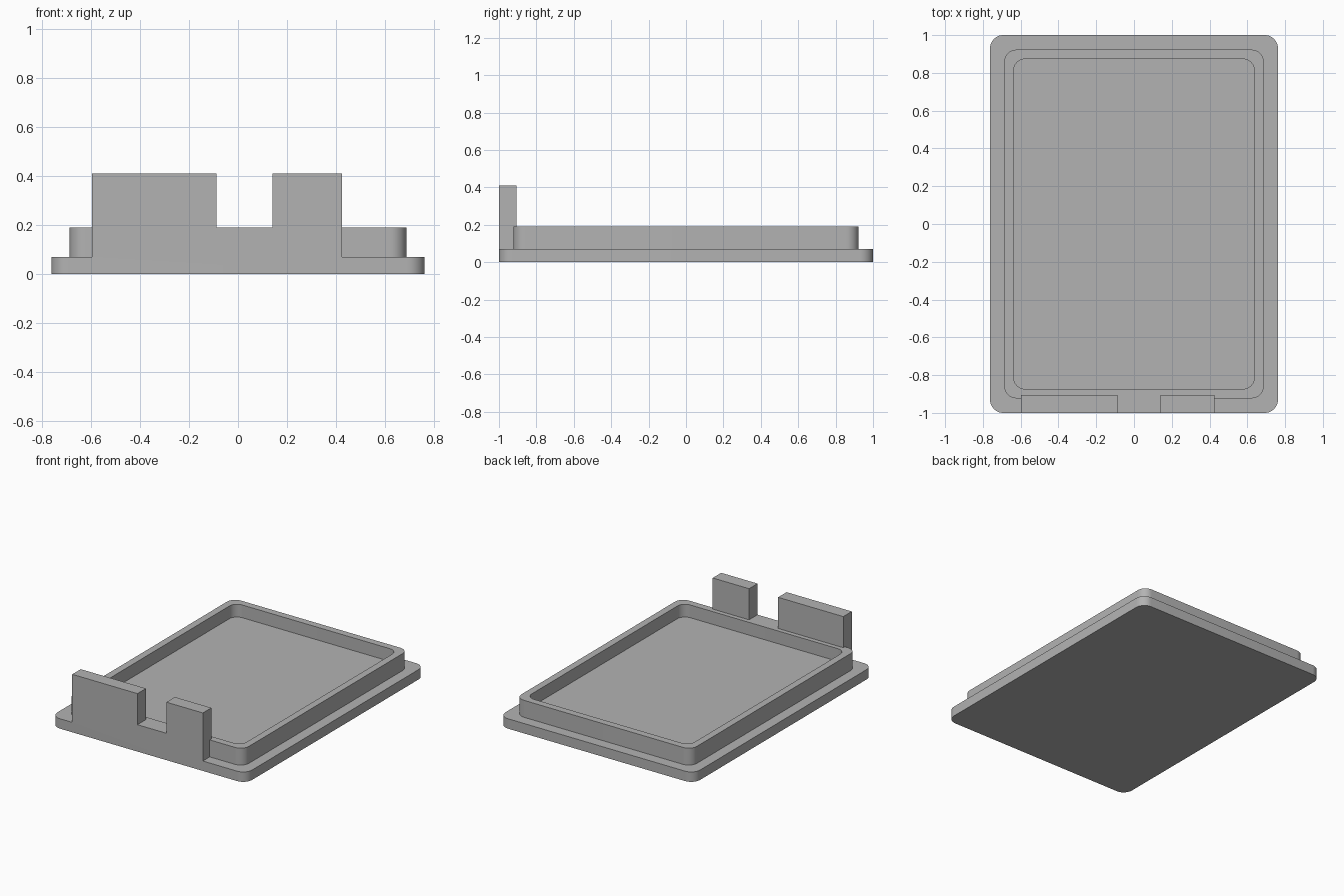
import bpy, bmesh, math

old = bpy.data.objects.get("Cube")
if old:
    bpy.data.objects.remove(old, do_unlink=True)

grey = bpy.data.materials.new("mid grey")
grey.use_nodes = True
colour = (0.45, 0.45, 0.45, 1)
grey.diffuse_color = colour
grey.node_tree.nodes["Principled BSDF"].inputs["Base Color"].default_value = colour


def finish(bm, name):
    bmesh.ops.recalc_face_normals(bm, faces=bm.faces[:])
    mesh = bpy.data.meshes.new(name)
    bm.to_mesh(mesh)
    bm.free()
    mesh.materials.append(grey)
    obj = bpy.data.objects.new(name, mesh)
    bpy.context.collection.objects.link(obj)
    return obj


def rounded_loop(bm, half_x, half_y, radius, z, steps=10):
    """Ring of vertices around a rounded rectangle."""
    verts = []
    for quarter, (sx, sy) in enumerate([(1, 1), (-1, 1), (-1, -1), (1, -1)]):
        for i in range(steps + 1):
            a = (quarter + i / steps) * math.pi / 2
            verts.append(bm.verts.new((sx * (half_x - radius) + radius * math.cos(a),
                                       sy * (half_y - radius) + radius * math.sin(a), z)))
    return verts


# Tray: base plate, raised rim and recessed floor, as stacked outlines
BASE_TOP, RIM_TOP, FLOOR = 0.07, 0.19, 0.10
base, outer, inner = (0.762, 1.0, 0.07), (0.687, 0.923, 0.065), (0.637, 0.873, 0.06)
bm = bmesh.new()
loops = [rounded_loop(bm, *shape, z) for shape, z in
         [(base, 0), (base, BASE_TOP), (outer, BASE_TOP),
          (outer, RIM_TOP), (inner, RIM_TOP), (inner, FLOOR)]]
for low, high in zip(loops, loops[1:]):
    for i in range(len(low)):
        j = (i + 1) % len(low)
        bm.faces.new((low[i], low[j], high[j], high[i]))
bm.faces.new(loops[0])
bm.faces.new(loops[-1])
tray = finish(bm, "tray")

# Front wall: notched outline with a wide and a narrow tab, extruded backwards
bm = bmesh.new()
outline = [(-0.597, 0.03), (0.425, 0.03), (0.425, 0.41), (0.14, 0.41),
           (0.14, RIM_TOP), (-0.087, RIM_TOP), (-0.087, 0.41), (-0.597, 0.41)]
face = bm.faces.new([bm.verts.new((x, -1.0, z)) for x, z in outline])
ext = bmesh.ops.extrude_face_region(bm, geom=[face])["geom"]
bmesh.ops.translate(bm, vec=(0, 0.095, 0),
                    verts=[g for g in ext if isinstance(g, bmesh.types.BMVert)])
wall = finish(bm, "front_wall")

# Join the wall to the tray as one solid
union = tray.modifiers.new("join wall", 'BOOLEAN')
union.operation = 'UNION'
union.solver = 'EXACT'
union.object = wall
bpy.ops.object.select_all(action='DESELECT')
bpy.context.view_layer.objects.active = tray
tray.select_set(True)
bpy.ops.object.modifier_apply(modifier=union.name)
bpy.data.objects.remove(wall, do_unlink=True)

# Merge coplanar faces, then smooth only the rounded corners
bm = bmesh.new()
bm.from_mesh(tray.data)
bmesh.ops.dissolve_limit(bm, angle_limit=0.01, verts=bm.verts[:], edges=bm.edges[:])
bm.to_mesh(tray.data)
bm.free()
bpy.ops.object.shade_smooth_by_angle(angle=math.radians(30))
